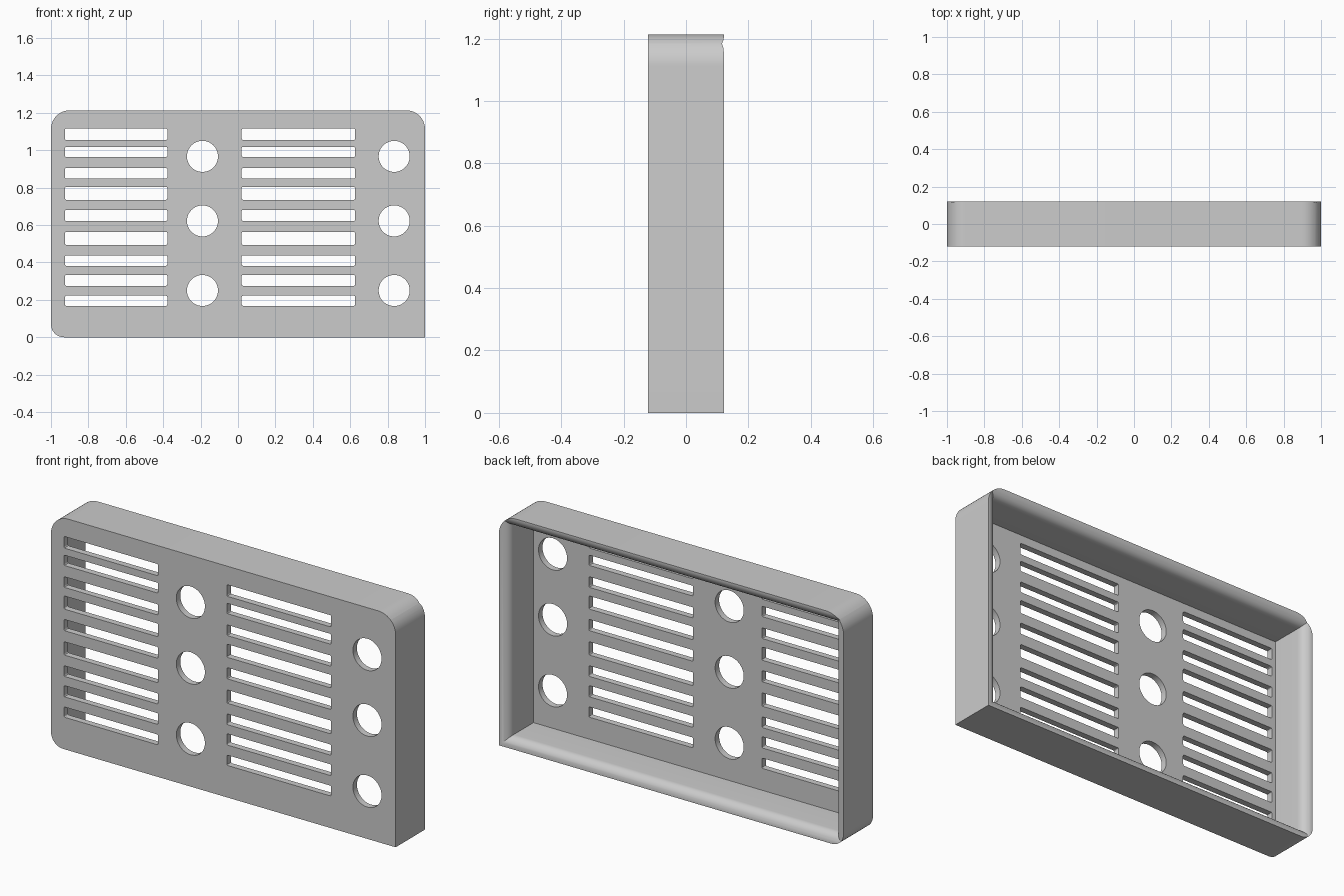
import bpy, bmesh
from math import sin, cos, pi, radians

cube = bpy.data.objects.get("Cube")
if cube:
    bpy.data.objects.remove(cube, do_unlink=True)

HEIGHT, HALF_DEPTH = 1.213, 0.1215
WALL, PLATE, LIP = 0.053, 0.033, 0.048

grey = bpy.data.materials.new("plain grey")
grey.use_nodes = True
grey.diffuse_color = (0.6, 0.6, 0.6, 1)
grey.node_tree.nodes["Principled BSDF"].inputs["Base Color"].default_value = (0.6, 0.6, 0.6, 1)


def rounded_rect(x0, x1, z0, z1, radii, steps):
    """Outline from lower left, counter-clockwise; zero radius keeps a sharp corner."""
    points = []
    corners = [(x0, z0, 1, 1), (x1, z0, -1, 1), (x1, z1, -1, -1), (x0, z1, 1, -1)]
    for i, ((x, z, sx, sz), r) in enumerate(zip(corners, radii)):
        if r == 0:
            points.append((x, z))
            continue
        for k in range(steps + 1):
            a = pi + (i + k / steps) * pi / 2
            points.append((x + sx * r + r * cos(a), z + sz * r + r * sin(a)))
    return points


def circle(cx, cz, r, sides=48):
    return [(cx + r * cos(2 * pi * k / sides), cz + r * sin(2 * pi * k / sides))
            for k in range(sides)]


def loft(bm, rings):
    """Closed solid through a list of (y, outline) rings."""
    loops = [[bm.verts.new((x, y, z)) for x, z in outline] for y, outline in rings]
    n = len(loops[0])
    for a, b in zip(loops, loops[1:]):
        for i in range(n):
            j = (i + 1) % n
            bm.faces.new((a[i], a[j], b[j], b[i]))
    bm.faces.new(loops[0][::-1])
    bm.faces.new(loops[-1])


def make_object(name, solids):
    bm = bmesh.new()
    for rings in solids:
        loft(bm, rings)
    bmesh.ops.recalc_face_normals(bm, faces=bm.faces)
    mesh = bpy.data.meshes.new(name)
    bm.to_mesh(mesh)
    bm.free()
    mesh.materials.append(grey)
    obj = bpy.data.objects.new(name, mesh)
    bpy.context.collection.objects.link(obj)
    return obj


def prism(outline, y0, y1):
    return [(y0, outline), (y1, outline)]


# Outer block: three rounded corners, one sharp
body = rounded_rect(-1, 1, 0, HEIGHT, (0.07, 0, 0.1, 0.1), 12)
cover = make_object("vented_cover", [prism(body, -HALF_DEPTH, HALF_DEPTH)])


# Hollow back with a rounded inner lip
def cavity_ring(inset):
    return rounded_rect(-1 + inset, 1 - inset, inset, HEIGHT - inset, (0, 0, 0, 0), 1)


rings = [(-HALF_DEPTH + PLATE, cavity_ring(WALL))]
for k in range(11):
    a = k / 10 * pi / 2
    rings.append((HALF_DEPTH - LIP + LIP * sin(a), cavity_ring(WALL - LIP + LIP * cos(a))))
rings.append((HALF_DEPTH + 0.1, cavity_ring(WALL - LIP)))
cavity = make_object("cavity_cutter", [rings])

# Two columns of vent slots and two columns of round holes
slot_rows = [(0.168, 0.222), (0.275, 0.334), (0.382, 0.438), (0.494, 0.564), (0.622, 0.681),
             (0.735, 0.804), (0.849, 0.905), (0.964, 1.018), (1.055, 1.116)]
holes = []
for x0, x1 in ((-0.925, -0.378), (0.02, 0.626)):
    for z0, z1 in slot_rows:
        holes.append(prism(rounded_rect(x0, x1, z0, z1, [0.007] * 4, 3), -0.2, 0))
for x in (-0.19, 0.835):
    for z in (0.25, 0.622, 0.967):
        holes.append(prism(circle(x, z, 0.083), -0.2, 0))
vents = make_object("vent_cutter", holes)

# Cut everything and drop the cutters
bpy.ops.object.select_all(action="DESELECT")
bpy.context.view_layer.objects.active = cover
cover.select_set(True)
for cutter in (cavity, vents):
    mod = cover.modifiers.new(cutter.name, "BOOLEAN")
    mod.operation = "DIFFERENCE"
    mod.solver = "EXACT"
    mod.object = cutter
    bpy.ops.object.modifier_apply(modifier=mod.name)
    bpy.data.objects.remove(cutter, do_unlink=True)

bpy.ops.object.shade_smooth_by_angle(angle=radians(30))
